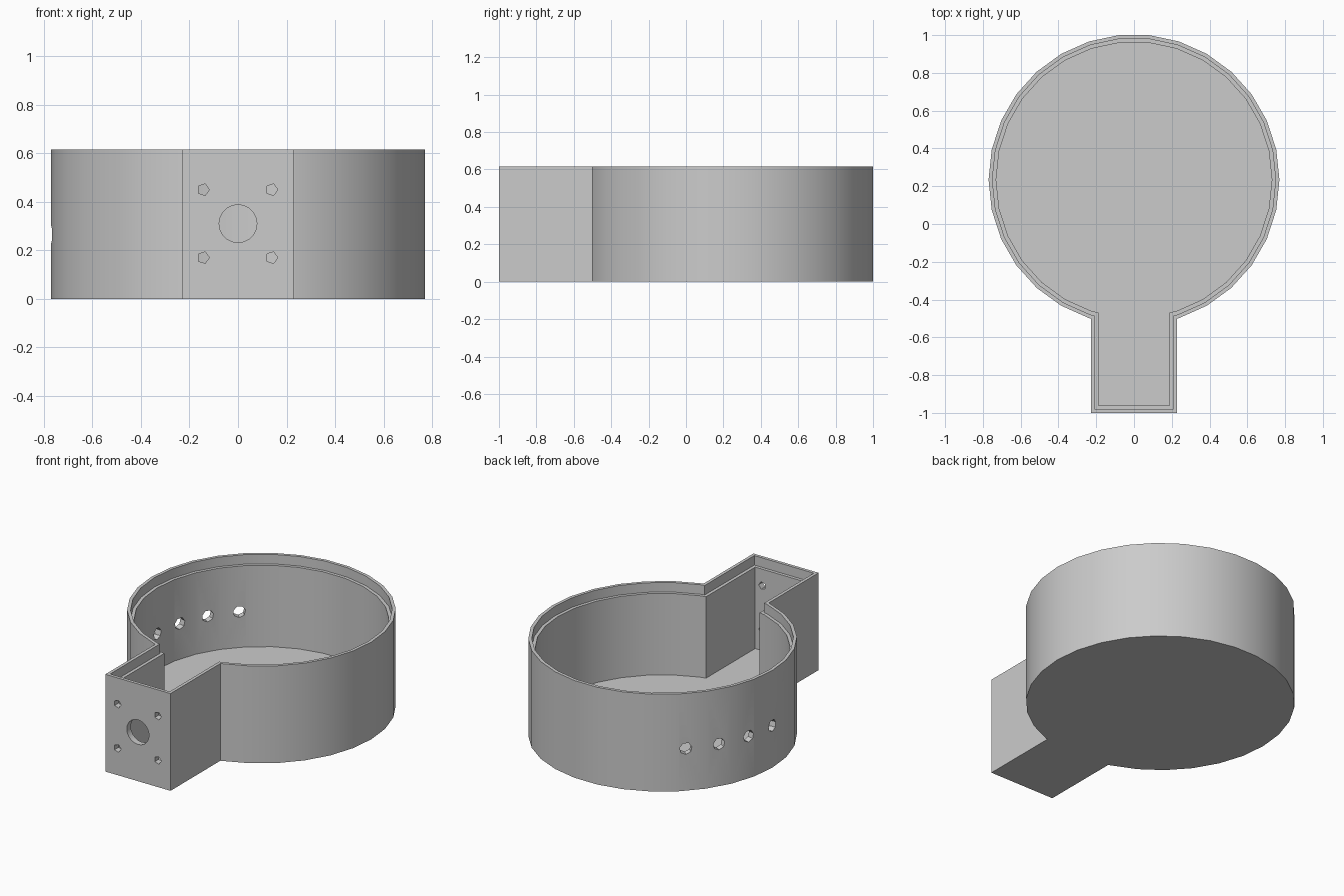
import bpy, bmesh
from math import radians, sin, cos
from mathutils import Matrix, Vector

if "Cube" in bpy.data.objects:
    bpy.data.objects.remove(bpy.data.objects["Cube"])

SIDES, CY, R, W, H = 30, 0.234, 0.77, 0.228, 0.615
FLOOR, LEDGE, LIP = 0.04, 0.06, 0.02

grey = bpy.data.materials.new("plain_grey")
grey.use_nodes = True
grey.diffuse_color = (0.6, 0.6, 0.6, 1)
grey.node_tree.nodes["Principled BSDF"].inputs["Base Color"].default_value = (0.6, 0.6, 0.6, 1)


def outline(inset):
    """Keyhole outline: a round chamber joined to a square neck, shrunk by inset."""
    r, w = R - inset, W - inset
    step = 360 / SIDES
    mid = radians(270 + step)
    join = CY + (r * cos(radians(step / 2)) - w * cos(mid)) / sin(mid)
    pts = [(w, -1 + inset), (w, join)]
    for i in range(-6, SIDES - 8):
        a = radians(i * step)
        pts.append((r * cos(a), CY + r * sin(a)))
    return pts + [(-w, join), (-w, -1 + inset)]


# Housing: stacked outlines from the outer base, over the rim and ledge, to the floor
bm = bmesh.new()
levels = [(0, 0), (0, H), (LIP, H), (LIP, H - LEDGE), (2 * LIP, H - LEDGE), (2 * LIP, FLOOR)]
loops = [[bm.verts.new((x, y, z)) for x, y in outline(inset)] for inset, z in levels]
for a, b in zip(loops, loops[1:]):
    for i in range(len(a)):
        j = (i + 1) % len(a)
        bm.faces.new((a[i], a[j], b[j], b[i]))
bm.faces.new(loops[0][::-1])
bm.faces.new(loops[-1])
bmesh.ops.recalc_face_normals(bm, faces=bm.faces)
mesh = bpy.data.meshes.new("housing")
bm.to_mesh(mesh)
bm.free()
mesh.materials.append(grey)
housing = bpy.data.objects.new("housing", mesh)
bpy.context.collection.objects.link(housing)

# Hole cutters, all in one helper mesh
cut = bmesh.new()


def hole(centre, axis, radius, sides):
    """Prism through a wall, with its first corner along the given frame."""
    axis = Vector(axis).normalized()
    first = Vector((1, 0, 0)) if abs(axis.y) > 0.99 else Vector((0, 0, -1))
    second = axis.cross(first)
    frame = Matrix((first, second, axis)).transposed().to_4x4()
    bmesh.ops.create_cone(cut, cap_ends=True, segments=sides, radius1=radius, radius2=radius,
                          depth=0.2, matrix=Matrix.Translation(centre) @ frame
                          @ Matrix.Rotation(radians(-90), 4, 'Z'))


# Front plate: shaft hole and four screw holes
hole((0, -0.98, 0.31), (0, 1, 0), 0.078, 20)
for x in (-0.143, 0.139):
    for z in (0.17, 0.45):
        hole((x, -0.98, z), (0, 1, 0), 0.025, 5)

# Row of holes round the right-hand chamber wall
for angle in (135, 150, 165, 180):
    d = Vector((cos(radians(angle)), sin(radians(angle)), 0))
    hole(Vector((0, CY, 0.266)) + d * (R - LIP), d, 0.037, 7)

bmesh.ops.recalc_face_normals(cut, faces=cut.faces)
cut_mesh = bpy.data.meshes.new("hole_cutter")
cut.to_mesh(cut_mesh)
cut.free()
cut_mesh.materials.append(grey)
cutter = bpy.data.objects.new("hole_cutter", cut_mesh)
bpy.context.collection.objects.link(cutter)

# Cut the holes for good and drop the helper
mod = housing.modifiers.new("holes", 'BOOLEAN')
mod.operation = 'DIFFERENCE'
mod.solver = 'EXACT'
mod.object = cutter
bpy.ops.object.select_all(action='DESELECT')
bpy.context.view_layer.objects.active = housing
housing.select_set(True)
bpy.ops.object.modifier_apply(modifier=mod.name)
bpy.data.objects.remove(cutter)
bpy.ops.object.shade_smooth_by_angle(angle=radians(20))
